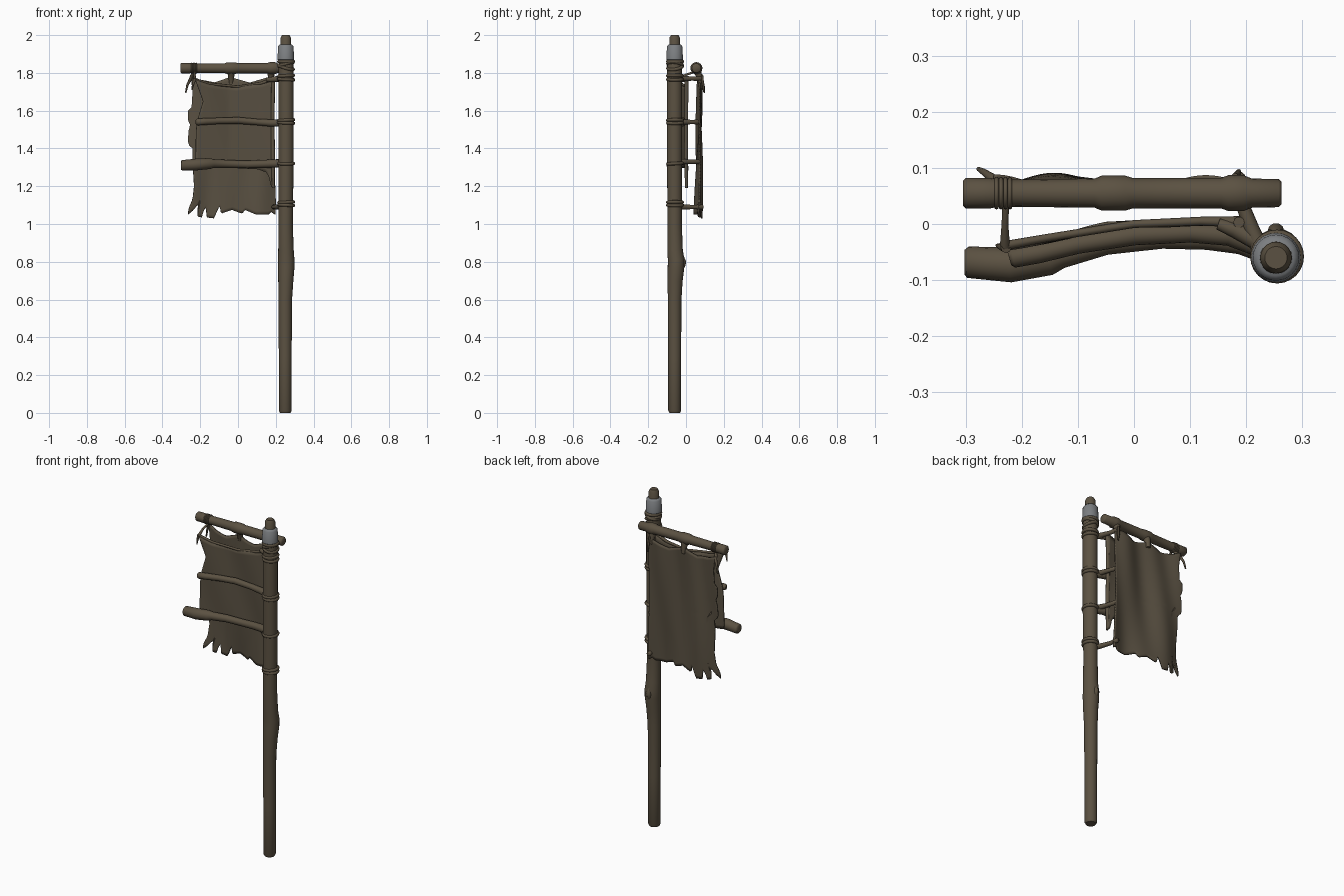
import bpy, bmesh, math, random
from mathutils import Vector
random.seed(4)


def material(name, col):
    m = bpy.data.materials.new(name)
    m.diffuse_color = (*col, 1)
    return m


WOOD = material("weathered brown", (0.105, 0.083, 0.054))
CLOTH = material("cloth brown", (0.098, 0.079, 0.053))
GREY = material("dull grey band", (0.20, 0.21, 0.22))


def finish(name, bm, mat, angle=50):
    bmesh.ops.recalc_face_normals(bm, faces=bm.faces[:])
    me = bpy.data.meshes.new(name)
    bm.to_mesh(me)
    bm.free()
    ob = bpy.data.objects.new(name, me)
    bpy.context.collection.objects.link(ob)
    me.materials.append(mat)
    bpy.ops.object.select_all(action='DESELECT')
    ob.select_set(True)
    bpy.context.view_layer.objects.active = ob
    bpy.ops.object.shade_smooth_by_angle(angle=math.radians(angle))
    return ob


def tube(name, pts, mat=WOOD, sides=16):
    """Round bar through points (x, y, z, radius) with closed ends."""
    bm = bmesh.new()
    P = [Vector(p[:3]) for p in pts]
    d = (P[-1] - P[0]).normalized()
    ref = Vector((0, 1, 0)) if abs(d.z) > 0.7 else Vector((0, 0, 1))
    rings = []
    for i, p in enumerate(pts):
        t = (P[min(i + 1, len(P) - 1)] - P[max(i - 1, 0)]).normalized()
        u = ref.cross(t).normalized()
        v = t.cross(u)
        rings.append([bm.verts.new(P[i] + p[3] * (math.cos(a) * u + math.sin(a) * v))
                      for a in [2 * math.pi * k / sides for k in range(sides)]])
    for a, b in zip(rings, rings[1:]):
        for k in range(sides):
            bm.faces.new((a[k], a[(k + 1) % sides], b[(k + 1) % sides], b[k]))
    bm.faces.new(rings[0])
    bm.faces.new(rings[-1])
    return finish(name, bm, mat)


def wrap(name, loc, R, r, tilt=(0, 0, 0)):
    """Rope loop around a bar."""
    bpy.ops.mesh.primitive_torus_add(location=loc, rotation=tilt, major_radius=R,
                                     minor_radius=r, major_segments=24, minor_segments=8)
    ob = bpy.context.object
    ob.name = name
    ob.data.materials.append(WOOD)
    bpy.ops.object.shade_smooth()


def lerp(table, t):
    for (a, va), (b, vb) in zip(table, table[1:]):
        if t <= b:
            return va + (vb - va) * max(0, (t - a) / (b - a))
    return table[-1][1]


def cloth(name, left, right, top, bottom, depth, nx=64, nz=40):
    """Sheet bounded by edge tables; depth(x, z) gives y."""
    bm = bmesh.new()
    g = []
    for j in range(nz + 1):
        row = []
        for i in range(nx + 1):
            u, v = i / nx, j / nz
            z = lerp(bottom, u) * (1 - v) + lerp(top, u) * v
            x = lerp(left, z) * (1 - u) + lerp(right, z) * u
            row.append(bm.verts.new((x, depth(x, z), z)))
        g.append(row)
    for j in range(nz):
        for i in range(nx):
            bm.faces.new((g[j][i], g[j][i + 1], g[j + 1][i + 1], g[j + 1][i]))
    ob = finish(name, bm, CLOTH)
    s = ob.modifiers.new("thickness", 'SOLIDIFY')
    s.thickness = 0.008
    s.offset = 0


# Main pole, with a swelling below the middle and a stepped tip
PX, PY = 0.253, -0.06
tube("pole", [(0.25, PY, 0, 0.028), (0.25, PY, 0.012, 0.034), (0.25, PY, 0.3, 0.034),
              (0.25, PY, 0.6, 0.036), (0.253, PY + .002, 0.7, 0.040), (0.255, PY + .007, 0.77, 0.044),
              (0.255, PY + .008, 0.81, 0.044), (0.254, PY + .002, 0.86, 0.041), (0.252, PY, 1.0, 0.038),
              (0.254, PY, 1.3, 0.040), (0.255, PY, 1.6, 0.040), (0.255, PY, 1.8, 0.040),
              (0.254, PY, 1.87, 0.038), (0.253, PY, 1.93, 0.029), (0.253, PY, 1.985, 0.028),
              (0.253, PY, 2.0, 0.02)], sides=20)
tube("grey_band", [(PX, PY, 1.865, 0.038), (PX, PY, 1.87, 0.044), (PX, PY, 1.94, 0.041),
                   (PX, PY, 1.95, 0.032)], GREY, 24)
tube("pole_knot", [(PX, -0.025, 0.75, 0.006), (PX, -0.016, 0.78, 0.013), (PX, -0.013, 0.80, 0.015),
                   (PX, -0.02, 0.83, 0.008)], sides=10)

# Rope wraps round the pole
for z, tx, ty in [(1.10, 0, .05), (1.115, 0, -.05), (1.32, .05, 0), (1.535, 0, .05), (1.55, 0, -.05),
                  (1.765, 0, .05), (1.785, 0, -.05), (1.83, .15, .3), (1.845, -.1, -.3), (1.86, 0, 0)]:
    wrap("pole_wrap", (PX + .002, PY + .002, z), 0.039, 0.009, (tx, ty, 0))

# Top rail with thicker collars
RY, RZ = 0.055, 1.825
tube("top_rail", [(-0.305, RY, RZ, 0.022), (-0.30, RY, RZ, 0.027), (-0.255, RY, RZ, 0.027),
                  (-0.24, RY, RZ, 0.024), (-0.07, RY, RZ, 0.026), (-0.058, RY, RZ, 0.031),
                  (-0.015, RY, RZ, 0.031), (-0.002, RY, RZ, 0.027), (0.155, RY, RZ, 0.027),
                  (0.168, RY, RZ, 0.032), (0.195, RY, RZ, 0.032), (0.21, RY, RZ, 0.026),
                  (0.258, RY, RZ, 0.025), (0.263, RY, RZ, 0.02)])
for i in range(4):
    wrap("rail_string", (-0.245 + i * .008, RY, RZ), 0.025, 0.004, (0, math.pi / 2, 0))

# Curved front branches
tube("upper_branch", [(-0.222, -0.062, 1.54, 0.012), (-0.215, -0.06, 1.54, 0.018), (-0.17, -0.052, 1.543, 0.018),
                      (-0.10, -0.036, 1.546, 0.017), (0, -0.02, 1.548, 0.018), (0.1, -0.016, 1.54, 0.017),
                      (0.17, -0.02, 1.535, 0.019), (0.24, -0.045, 1.535, 0.02)])
tube("lower_branch", [(-0.302, -0.068, 1.31, 0.022), (-0.296, -0.068, 1.31, 0.028), (-0.22, -0.073, 1.315, 0.031),
                      (-0.15, -0.062, 1.32, 0.029), (-0.13, -0.056, 1.32, 0.023), (-0.05, -0.034, 1.318, 0.021),
                      (0.05, -0.024, 1.315, 0.02), (0.13, -0.025, 1.318, 0.021), (0.19, -0.032, 1.32, 0.022),
                      (0.24, -0.05, 1.32, 0.022)])

# Ties from the pole back to the cloth edge
for z, end in [(1.77, 0.075), (1.54, 0.062), (1.33, 0.068), (1.09, 0.085)]:
    tube("cloth_tie", [(0.225, -0.045, z, 0.016), (0.21, -0.01, z, 0.014), (0.195, 0.03, z, 0.012),
                       (0.185, end, z, 0.013), (0.183, end + .006, z, 0.008)], sides=10)
tube("upper_cross_tie", [(0.15, 0.0, 1.765, 0.01), (0.18, -0.01, 1.765, 0.015),
                         (0.235, -0.04, 1.77, 0.016)], sides=10)

# Back cloth: ragged lower and left edges, soft folds
def back_y(x, z):
    s = (1.78 - z) / 0.75
    return (0.072 + 0.013 * math.sin(15 * x + 3 * z) * (0.4 + s) + 0.007 * math.sin(34 * x - 5 * z) * (1 - .4 * s)
            - 0.006 * s)


cloth("back_cloth",
      [(1.03, -0.265), (1.08, -0.262), (1.13, -0.24), (1.2, -0.232), (1.32, -0.24), (1.41, -0.24), (1.42, -0.265),
       (1.5, -0.262), (1.52, -0.25), (1.55, -0.265), (1.6, -0.265), (1.62, -0.245), (1.7, -0.24), (1.78, -0.25)],
      [(1.03, 0.195), (1.1, 0.2), (1.4, 0.188), (1.78, 0.195)],
      [(0, 1.785), (0.1, 1.765), (0.28, 1.75), (0.47, 1.778), (0.7, 1.748), (0.88, 1.772), (1, 1.775)],
      [(0, 1.05), (0.06, 1.075), (0.08, 1.10), (0.1, 1.10), (0.11, 1.04), (0.16, 1.035), (0.18, 1.09),
       (0.20, 1.09), (0.21, 1.035), (0.30, 1.03), (0.32, 1.055), (0.35, 1.10), (0.38, 1.055),
       (0.5, 1.075), (0.62, 1.055), (0.65, 1.075), (0.78, 1.05), (0.93, 1.05), (0.95, 1.065), (1, 1.05)],
      back_y)

# Front cloth panel hanging behind the branches
def front_y(x, z):
    bend = lerp([(-0.25, -0.045), (-0.15, -0.026), (-0.05, -0.004), (0.1, 0.004), (0.2, 0.006)], x)
    return bend + 0.004 * math.sin(25 * x + 9 * z)


cloth("front_cloth",
      [(1.2, -0.2), (1.32, -0.225), (1.5, -0.222), (1.55, -0.215), (1.65, -0.185), (1.76, -0.225)],
      [(1.2, 0.188), (1.5, 0.182), (1.77, 0.19)],
      [(0, 1.765), (0.15, 1.74), (0.5, 1.725), (0.85, 1.745), (1, 1.77)],
      [(0, 1.30), (0.3, 1.30), (0.8, 1.29), (0.93, 1.27), (0.96, 1.2), (1, 1.19)],
      front_y, 32, 20)
tube("front_cloth_hem", [(0.187, 0.002, 1.19, 0.007), (0.185, 0.0, 1.35, 0.011), (0.183, 0.002, 1.55, 0.01),
                         (0.187, 0.003, 1.78, 0.01)], sides=10)
tube("front_top_cord", [(-0.228, -0.038, 1.765, 0.008), (-0.15, -0.024, 1.742, 0.007), (0, 0.0, 1.727, 0.007),
                        (0.12, 0.005, 1.745, 0.008), (0.19, 0.004, 1.77, 0.01)], sides=8)

# Cloth loops over the rail and loose strings at the left corner
for x in (-0.036, 0.175):
    tube("rail_loop", [(x, 0.074, 1.745, 0.012), (x, 0.07, 1.78, 0.016), (x, 0.06, 1.81, 0.022)], sides=10)
tube("corner_string", [(-0.235, 0.055, 1.80, 0.007), (-0.245, 0.07, 1.785, 0.009), (-0.25, 0.08, 1.77, 0.009),
                       (-0.268, 0.093, 1.735, 0.006), (-0.277, 0.098, 1.695, 0.004)], sides=8)
tube("corner_string_front", [(-0.228, 0.045, 1.805, 0.006), (-0.23, 0.0, 1.79, 0.006),
                             (-0.23, -0.04, 1.765, 0.009)], sides=8)
tube("corner_string_tail", [(-0.228, -0.042, 1.77, 0.01), (-0.238, -0.04, 1.74, 0.006),
                            (-0.244, -0.038, 1.71, 0.003)], sides=8)
tube("right_corner_string", [(0.18, 0.085, 1.79, 0.006), (0.185, 0.09, 1.74, 0.006),
                             (0.187, 0.094, 1.70, 0.004)], sides=8)
